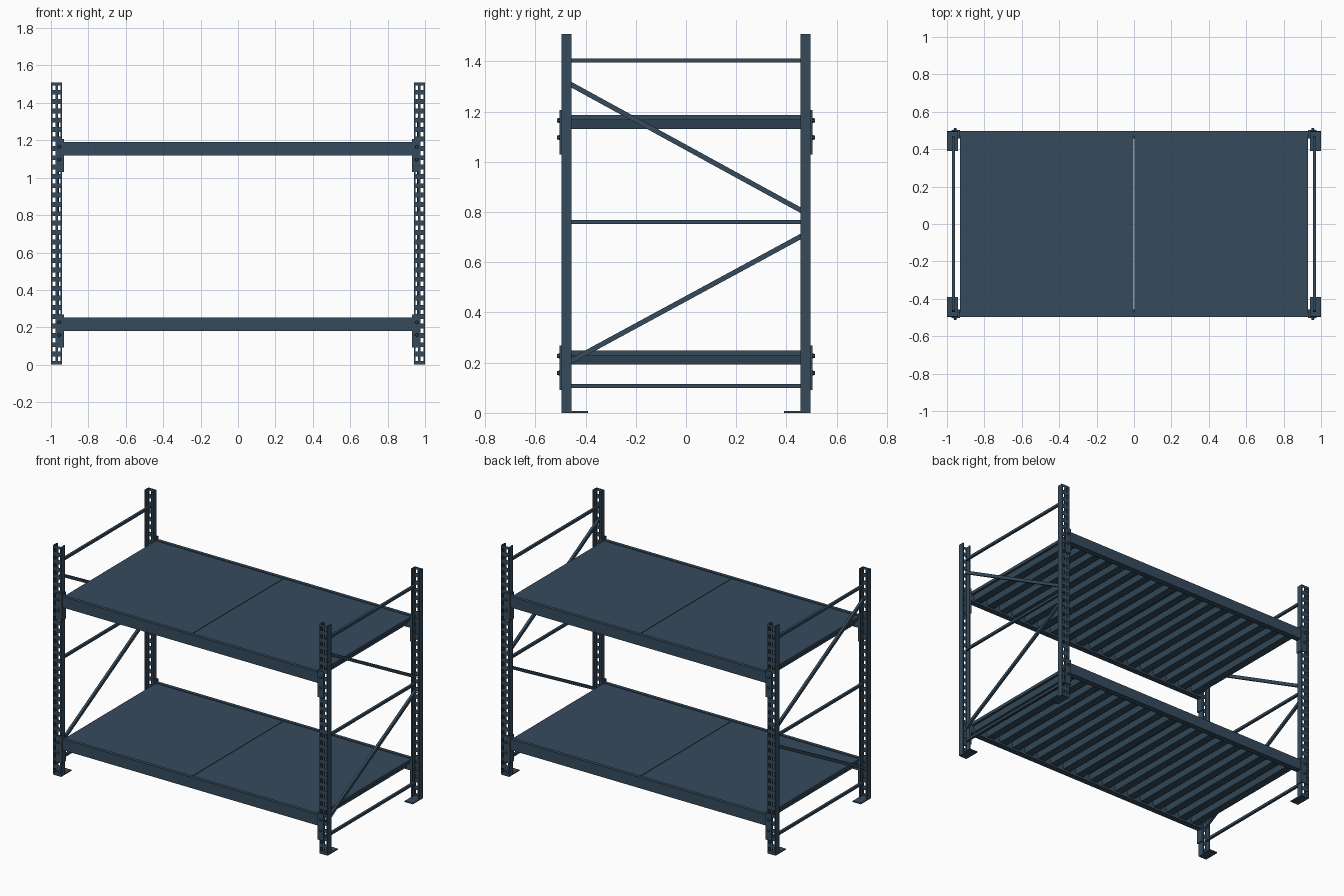
import bpy, bmesh
from mathutils import Vector

if "Cube" in bpy.data.objects:
    bpy.data.objects.remove(bpy.data.objects["Cube"])

# One painted-steel colour
steel = bpy.data.materials.new("slate_blue_steel")
COLOR = (0.036, 0.07, 0.108, 1)
steel.use_nodes = True
steel.diffuse_color = COLOR
steel.node_tree.nodes["Principled BSDF"].inputs["Base Color"].default_value = COLOR


def finish(name, bm, mirror=(True, True), recalc=True):
    """Turn a bmesh into an object, mirrored about the rack's centre."""
    if recalc:
        bmesh.ops.recalc_face_normals(bm, faces=bm.faces)
    mesh = bpy.data.meshes.new(name)
    bm.to_mesh(mesh)
    bm.free()
    mesh.materials.append(steel)
    obj = bpy.data.objects.new(name, mesh)
    bpy.context.collection.objects.link(obj)
    if any(mirror):
        mod = obj.modifiers.new("Mirror", "MIRROR")
        mod.use_axis = (mirror[0], mirror[1], False)
        mod.use_mirror_merge = False
    return obj


def add_box(bm, x0, x1, y0, y1, z0, z1):
    verts = bmesh.ops.create_cube(bm, size=1)["verts"]
    for v in verts:
        v.co = Vector((x1 if v.co.x > 0 else x0,
                       y1 if v.co.y > 0 else y0,
                       z1 if v.co.z > 0 else z0))


def add_prism(bm, points, offset):
    """Extrude a closed outline along a vector."""
    face = bm.faces.new([bm.verts.new(p) for p in points])
    made = bmesh.ops.extrude_face_region(bm, geom=[face])["geom"]
    moved = [g for g in made if isinstance(g, bmesh.types.BMVert)]
    bmesh.ops.translate(bm, verts=moved, vec=offset)


def add_bar(bm, a, b, x, width, height):
    """Rectangular bar in the side plane between two (y, z) points."""
    a, b = Vector((x, *a)), Vector((x, *b))
    along = (b - a).normalized()
    side = Vector((width / 2, 0, 0))
    up = along.cross(Vector((1, 0, 0))) * height / 2
    add_prism(bm, [a + side + up, a - side + up, a - side - up, a + side - up], b - a)


HEIGHT, IN_X, OUT_X = 1.51, 0.94, 1.0
IN_Y, OUT_Y = 0.457, 0.496
WALL = 0.004

# Perforated outer web of the posts
bm = bmesh.new()
columns = [IN_X, 0.949, 0.963, 0.977, 0.991, OUT_X]
rows = [0]
PITCH, HOLE = 0.05, 0.024
for i in range(30):
    start = 0.02 + i * PITCH
    rows += [start, start + HOLE]
rows.append(HEIGHT)
grid = [[bm.verts.new((x, OUT_Y, z)) for x in columns] for z in rows]
for r in range(len(rows) - 1):
    for c in range(len(columns) - 1):
        if r % 2 and c % 2:
            continue
        bm.faces.new((grid[r][c], grid[r + 1][c], grid[r + 1][c + 1], grid[r][c + 1]))
web = finish("post_web", bm, recalc=False)
solid = web.modifiers.new("Thickness", "SOLIDIFY")
solid.thickness = WALL
solid.offset = -1
web.modifiers.move(1, 0)

# Side flanges and return lips of the posts
bm = bmesh.new()
add_box(bm, IN_X, IN_X + WALL, IN_Y, OUT_Y - WALL, 0, HEIGHT)
add_box(bm, OUT_X - WALL, OUT_X, IN_Y, OUT_Y - WALL, 0, HEIGHT)
add_box(bm, IN_X + WALL, IN_X + 0.009, IN_Y, IN_Y + WALL, 0, HEIGHT)
add_box(bm, OUT_X - 0.009, OUT_X - WALL, IN_Y, IN_Y + WALL, 0, HEIGHT)
finish("post_flanges", bm)

# Foot plates
bm = bmesh.new()
add_box(bm, IN_X, OUT_X, 0.39, OUT_Y, 0, 0.007)
finish("foot_plate", bm)

# Horizontal and diagonal frame braces
bm = bmesh.new()
for z in (0.108, 0.76, 1.404):
    add_bar(bm, (-0.462, z), (0.462, z), 0.966, 0.016, 0.016)
finish("horizontal_brace", bm, (True, False))
bm = bmesh.new()
add_bar(bm, (-0.465, 0.203), (0.465, 0.707), 0.966, 0.016, 0.02)
add_bar(bm, (-0.465, 1.312), (0.465, 0.803), 0.966, 0.016, 0.02)
finish("diagonal_brace", bm, (True, False))


def build_level(label, top):
    # Stepped load beams
    low, ledge = top - 0.072, top - 0.024
    outline = [(0.496, low), (0.496, top), (0.474, top),
               (0.474, ledge), (0.458, ledge), (0.458, low)]
    bm = bmesh.new()
    add_prism(bm, [(-0.934, y, z) for y, z in outline], Vector((1.868, 0, 0)))
    finish(label + "_beam", bm, (False, True))

    # Angled end connectors
    bm = bmesh.new()
    add_box(bm, 0.93, 0.975, OUT_Y, 0.503, top - 0.16, top + 0.016)
    add_box(bm, 0.932, IN_X, IN_Y, OUT_Y, top - 0.16, top + 0.016)
    finish(label + "_beam_connector", bm)

    # Connector bolts
    bm = bmesh.new()
    for drop in (0.025, 0.093):
        verts = bmesh.ops.create_cone(bm, cap_ends=True, segments=6, radius1=0.01,
                                      radius2=0.008, depth=0.012)["verts"]
        for v in verts:
            x, y, z = v.co
            v.co = Vector((0.956 + x, 0.508 + z, top - drop + y))
    finish(label + "_connector_bolt", bm)

    # Two flat deck panels meeting at a narrow seam
    bm = bmesh.new()
    add_box(bm, 0.002, 0.93, -0.473, 0.473, ledge, top - 0.004)
    finish(label + "_deck_panel", bm, (True, False))

    # Trapezoid stiffening ribs under the deck
    bm = bmesh.new()
    count = 9
    pitch = 0.926 / count
    for i in range(count):
        mid = 0.004 + (i + 0.5) * pitch
        rib = [(mid - 0.036, ledge), (mid + 0.036, ledge),
               (mid + 0.026, top - 0.06), (mid - 0.026, top - 0.06)]
        add_prism(bm, [(x, -0.457, z) for x, z in rib], Vector((0, 0.914, 0)))
    finish(label + "_deck_rib", bm, (True, False))


build_level("lower", 0.252)
build_level("upper", 1.19)
